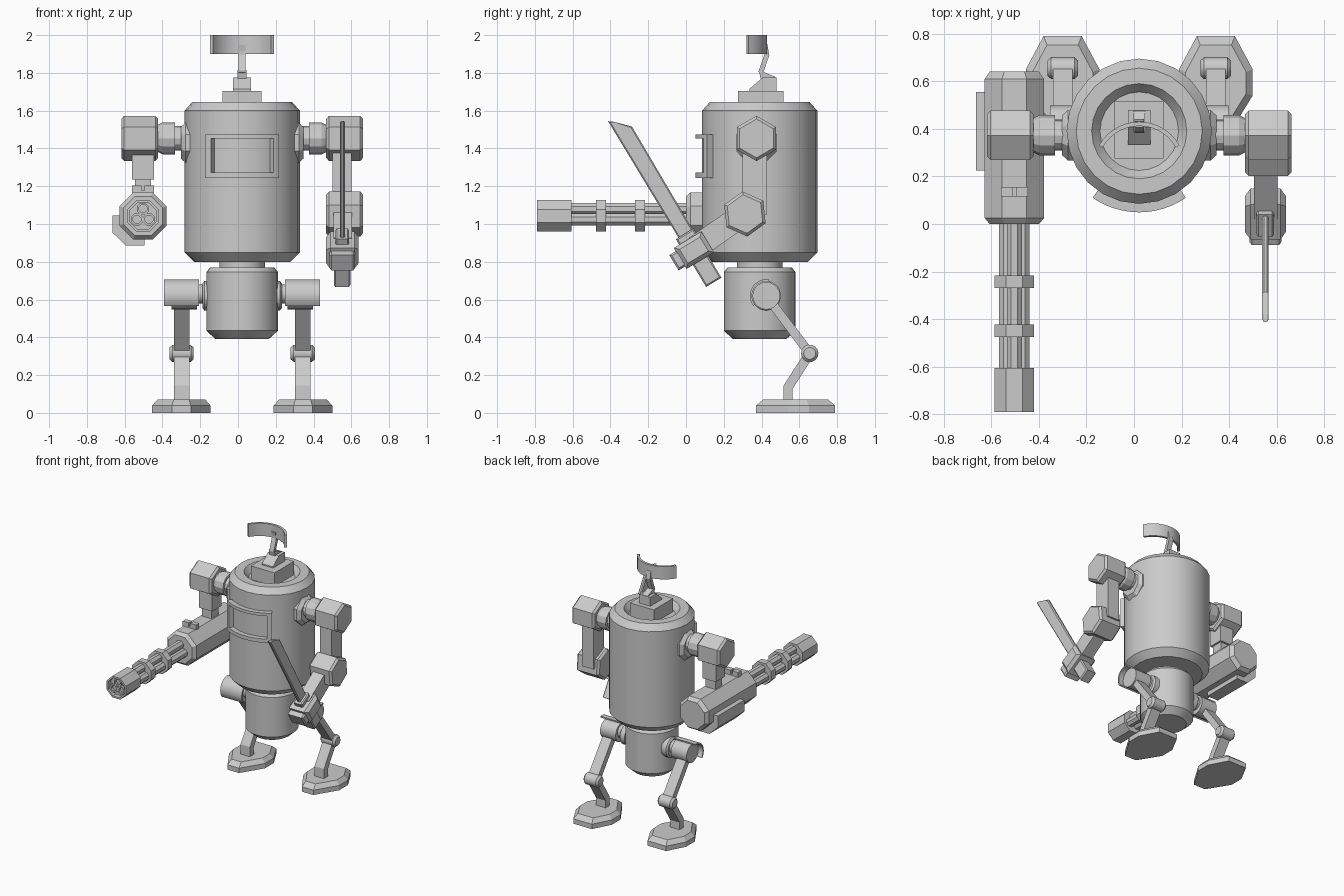
import bpy, bmesh
from math import sin, cos, pi, radians, hypot

if "Cube" in bpy.data.objects:
    bpy.data.objects.remove(bpy.data.objects["Cube"])

CX = 0.022          # symmetry plane of the body
CY = 0.39           # torso axis


def place(axis, t, a, b):
    return {'x': (t, a, b), 'y': (a, t, b), 'z': (a, b, t)}[axis]


def finish(name, bm, smooth=False):
    bmesh.ops.recalc_face_normals(bm, faces=bm.faces)
    me = bpy.data.meshes.new(name)
    bm.to_mesh(me)
    bm.free()
    ob = bpy.data.objects.new(name, me)
    bpy.context.collection.objects.link(ob)
    if smooth:
        bpy.ops.object.select_all(action='DESELECT')
        ob.select_set(True)
        bpy.context.view_layer.objects.active = ob
        bpy.ops.object.shade_smooth_by_angle(angle=radians(31))
    return ob


def prism(name, pts, axis, t0, t1, bevel=0, smooth=False):
    """Extrude a 2D outline along an axis, optionally chamfering the caps."""
    bm = bmesh.new()
    rings = [[bm.verts.new(place(axis, t, a, b)) for a, b in pts] for t in (t0, t1)]
    n = len(pts)
    caps = [bm.faces.new(r) for r in rings]
    for i in range(n):
        j = (i + 1) % n
        bm.faces.new((rings[0][i], rings[0][j], rings[1][j], rings[1][i]))
    if bevel:
        edges = [e for f in caps for e in f.edges]
        bmesh.ops.bevel(bm, geom=edges, offset=bevel, segments=1, affect='EDGES')
    return finish(name, bm, smooth)


def lathe(name, profile, axis, a, b, sides=24, phase=0, smooth=True):
    """Sweep (radius, position) pairs round an axis through (a, b)."""
    bm = bmesh.new()
    rings = []
    for r, t in profile:
        rings.append([bm.verts.new(place(axis, t, a + r * cos(phase + 2 * pi * i / sides),
                                         b + r * sin(phase + 2 * pi * i / sides)))
                      for i in range(sides)])
    for p, q in zip(rings, rings[1:]):
        for i in range(sides):
            j = (i + 1) % sides
            bm.faces.new((p[i], p[j], q[j], q[i]))
    bm.faces.new(rings[0])
    bm.faces.new(rings[-1])
    return finish(name, bm, smooth)


def box(name, x0, x1, y0, y1, z0, z1, bevel=0):
    return prism(name, [(x0, y0), (x1, y0), (x1, y1), (x0, y1)], 'z', z0, z1, bevel)


def arc(a, b, r0, r1, d0, d1, n=12):
    """Outline of a curved band between two angles in degrees."""
    ang = [radians(d0 + (d1 - d0) * i / n) for i in range(n + 1)]
    return ([(a + r1 * cos(t), b + r1 * sin(t)) for t in ang] +
            [(a + r0 * cos(t), b + r0 * sin(t)) for t in reversed(ang)])


def strip(path, w):
    """Outline of a thick polyline."""
    left, right = [], []
    for i, (a, b) in enumerate(path):
        p, q = path[max(i - 1, 0)], path[min(i + 1, len(path) - 1)]
        da, db = q[0] - p[0], q[1] - p[1]
        k = w / 2 / hypot(da, db)
        left.append((a - db * k, b + da * k))
        right.append((a + db * k, b - da * k))
    return left + right[::-1]


def ngon(a, b, r, n, deg):
    return [(a + r * cos(radians(deg) + 2 * pi * i / n),
             b + r * sin(radians(deg) + 2 * pi * i / n)) for i in range(n)]


# Torso, waist and pelvis
lathe('torso', [(.255, .80), (.305, .85), (.305, 1.60), (.265, 1.645), (.20, 1.645),
                (.165, 1.60)], 'z', CX, CY)
lathe('waist', [(.12, .76), (.12, .81)], 'z', CX, CY)
lathe('pelvis', [(.14, .39), (.19, .435), (.19, .745), (.17, .77)], 'z', CX, CY)

# Chest frame around an open window
for nm, z0, z1 in (('top', 1.452, 1.475), ('bottom', 1.243, 1.272)):
    prism('chest_frame_' + nm, arc(CX, CY, .298, .341, 235, 305), 'z', z0, z1, smooth=True)
for nm, d in (('left', 235), ('right', 299)):
    prism('chest_frame_' + nm, arc(CX, CY, .298, .341, d, d + 6, 2), 'z', 1.272, 1.452)

# Neck and antenna
box('neck_base', CX - .103, CX + .103, .275, .515, 1.59, 1.705)
prism('neck_wedge', [(.335, 1.705), (.335, 1.715), (.405, 1.775), (.48, 1.775), (.48, 1.705)],
      'x', CX - .048, CX + .048)
prism('antenna_foot', [(.385, 1.815), (.395, 1.77), (.48, 1.77), (.47, 1.78)],
      'x', CX - .024, CX + .024)
prism('antenna_mast', strip([(.395, 1.80), (.428, 1.895), (.418, 1.95)], .026),
      'x', CX - .019, CX + .019)
prism('antenna_dish', arc(CX, .236, .176, .194, 29, 151, 14), 'z', 1.90, 2.0, smooth=True)

# Shoulders, hips and legs on both sides
foot = [(.08, .79), (.155, .65), (.155, .54), (.05, .37)]
for side, s in (('left', -1), ('right', 1)):
    def X(d):
        return CX + s * d

    lathe(side + '_shoulder_collar', [(.115, X(.24)), (.115, X(.30)), (.09, X(.325))],
          'x', .373, 1.43, 8, pi / 8, False)
    lathe(side + '_shoulder_axle', [(.065, X(.30)), (.065, X(.355)), (.085, X(.355)),
                                    (.085, X(.42)), (.07, X(.45))], 'x', .373, 1.453, 12, 0, False)
    prism(side + '_shoulder', ngon(.373, 1.453, .12, 6, 90), 'x', X(.445), X(.64), .015)

    lathe(side + '_hip_disc', [(.078, X(.16)), (.078, X(.20)), (.065, X(.21))], 'x', .425, .62, 16)
    lathe(side + '_hip_axle', [(.05, X(.19)), (.05, X(.28))], 'x', .425, .63, 16)
    lathe(side + '_hip', [(.073, X(.24)), (.073, X(.375))], 'x', .425, .62, 20)
    prism(side + '_hip_guard', arc(.425, .62, .076, .087, 80, 218), 'x', X(.228), X(.413),
          smooth=True)
    prism(side + '_thigh', strip([(.425, .62), (.655, .315)], .048), 'x', X(.28), X(.362))
    lathe(side + '_knee', [(.032, X(.257)), (.046, X(.272)), (.046, X(.37)), (.032, X(.385))],
          'x', .655, .315, 14)
    prism(side + '_shin', strip([(.655, .315), (.54, .135), (.54, .05)], .05),
          'x', X(.28), X(.362))
    # Foot: chamfered sole narrowing upward
    bm = bmesh.new()
    rings = []
    for z, k in ((0, 1), (.038, 1), (.07, .82)):
        half = [(x * k, .585 + (y - .585) * k) for x, y in foot]
        pts = half + [(-x, y) for x, y in reversed(half)]
        rings.append([bm.verts.new((X(.322) + x, y, z)) for x, y in pts])
    for p, q in zip(rings, rings[1:]):
        for i in range(8):
            bm.faces.new((p[i], p[i - 1], q[i - 1], q[i]))
    bm.faces.new(rings[0])
    bm.faces.new(rings[-1])
    finish(side + '_foot', bm)

# Sword arm
box('sword_upper_arm', .50, .602, .30, .43, 1.05, 1.42)
prism('sword_elbow', ngon(.312, 1.053, .12, 6, 36), 'x', .467, .662, .015)
prism('sword_forearm', strip([(.31, 1.055), (.05, .875)], .125), 'x', .505, .603)


def S(t, w):
    """Point in sword space: t along the blade, w across it."""
    return (.145 - .515 * t - .857 * w, .69 + .857 * t - .515 * w)


def sword_rect(t0, t1, w0, w1):
    return [S(t0, w0), S(t1, w0), S(t1, w1), S(t0, w1)]


prism('hand', sword_rect(.135, .265, -.085, .085), 'x', .467, .638, .022)
prism('fingers', sword_rect(.15, .245, .07, .125), 'x', .485, .62, .01)
prism('sword_grip', sword_rect(0, .20, -.05, .045), 'x', .507, .595, .008)
prism('sword_collar', sword_rect(.25, .30, -.058, .052), 'x', .515, .588, .008)
prism('sword_blade', [S(.25, .036), S(1.02, .038), S(1.0, .012), S(.93, -.056), S(.25, -.05)],
      'x', .539, .566, .007)

# Gun arm
GX, GZ = -.503, 1.043
box('gun_upper_arm', -.56, -.445, .315, .43, 1.235, 1.42)
box('gun_arm_link', -.545, -.46, .33, .415, 1.15, 1.24)
lathe('gun_body', [(.112, 0), (.135, .025), (.135, .61), (.112, .64)], 'y', GX, GZ, 8, pi / 8, False)
prism('gun_magazine', [(-.665, 1.045), (-.665, .955), (-.592, .885), (-.495, .885), (-.495, 1.045)],
      'y', .225, .555)
box('gun_sight_base', -.545, -.46, .115, .155, 1.15, 1.178)
for nm, x in (('left', -.56), ('right', -.495)):
    box('gun_sight_' + nm, x, x + .05, .115, .155, 1.165, 1.205)

# Rotary barrels, clamps and muzzle
for i in range(3):
    t = pi / 2 + i * 2 * pi / 3
    lathe('barrel_%d' % (i + 1), [(.034, .02), (.034, -.775), (.022, -.775), (.022, -.74)], 'y',
          GX + .037 * cos(t), GZ + .037 * sin(t), 8, pi / 8, False)
for i, y in enumerate((-.27, -.476)):
    lathe('barrel_clamp_%d' % (i + 1), [(.09, y), (.09, y + .053)], 'y', GX, GZ, 8, pi / 8, False)
lathe('muzzle', [(.09, -.605), (.09, -.79), (.076, -.79), (.076, -.755)], 'y', GX, GZ, 8, pi / 8, False)
